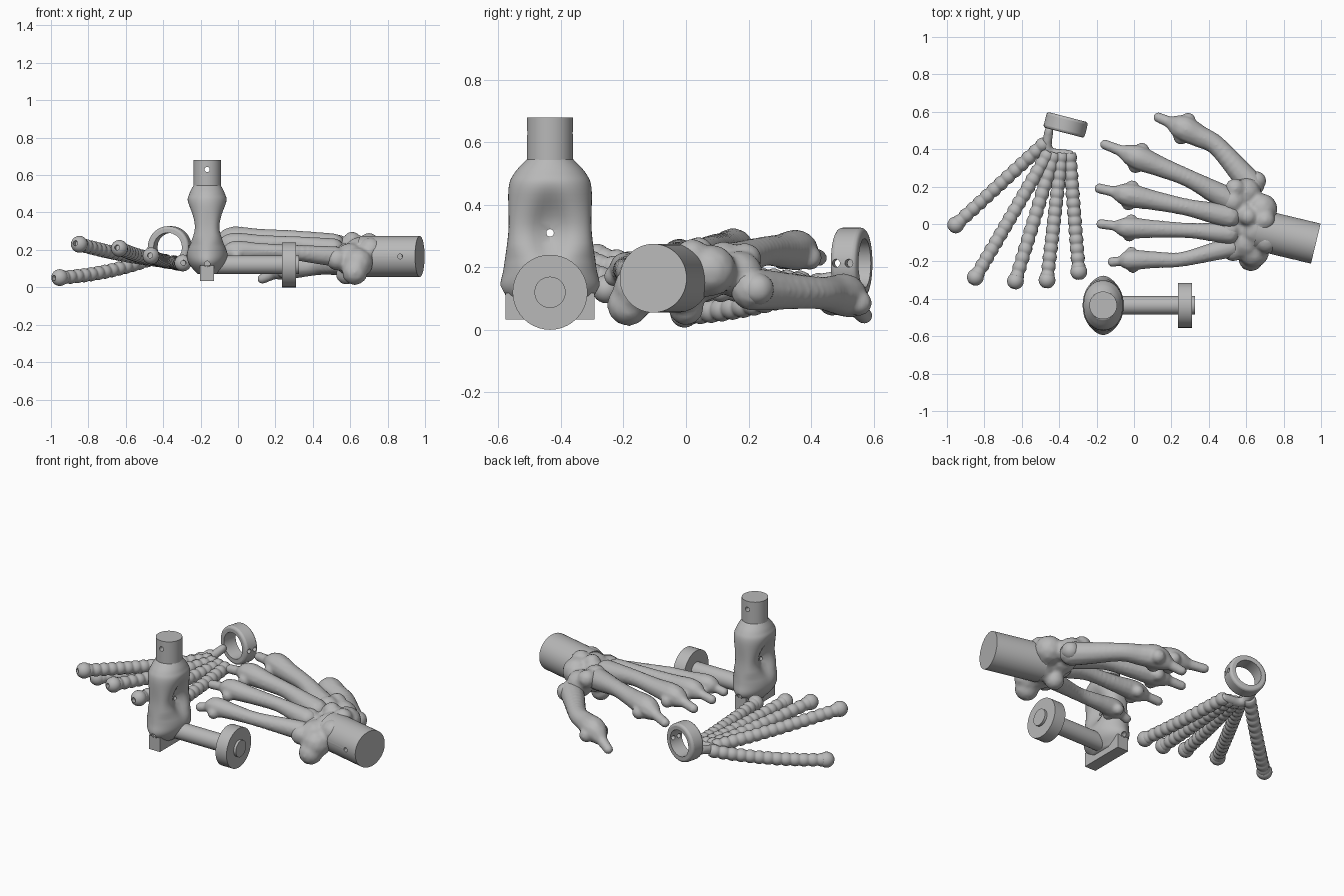
import bpy, bmesh, math
from mathutils import Vector, Matrix

if "Cube" in bpy.data.objects:
    bpy.data.objects.remove(bpy.data.objects["Cube"])

grey = bpy.data.materials.new("plain grey")
grey.diffuse_color = (0.48, 0.48, 0.48, 1)
grey.use_nodes = True
grey.node_tree.nodes["Principled BSDF"].inputs["Base Color"].default_value = grey.diffuse_color
UP = Vector((0, 0, 1))


def shade(ob, angle):
    bpy.ops.object.select_all(action='DESELECT')
    ob.select_set(True)
    bpy.context.view_layer.objects.active = ob
    bpy.ops.object.shade_smooth_by_angle(angle=math.radians(angle))


def add_object(name, bm, angle=40):
    bmesh.ops.recalc_face_normals(bm, faces=bm.faces)
    mesh = bpy.data.meshes.new(name)
    bm.to_mesh(mesh)
    bm.free()
    mesh.materials.append(grey)
    ob = bpy.data.objects.new(name, mesh)
    bpy.context.collection.objects.link(ob)
    shade(ob, angle)
    return ob


def apply_modifiers(ob):
    bpy.context.view_layer.update()
    dg = bpy.context.evaluated_depsgraph_get()
    mesh = bpy.data.meshes.new_from_object(ob.evaluated_get(dg))
    ob.modifiers.clear()
    ob.data = mesh


def cylinder(name, a, b, r, sides=40):
    a, b = Vector(a), Vector(b)
    bm = bmesh.new()
    rot = (b - a).to_track_quat('Z', 'Y').to_matrix().to_4x4()
    bmesh.ops.create_cone(bm, cap_ends=True, segments=sides, radius1=r, radius2=r,
                          depth=(b - a).length, matrix=Matrix.Translation((a + b) / 2) @ rot)
    return add_object(name, bm)


def drill(ob, a, b, r, angle=30):
    cutter = cylinder("hole_cutter", a, b, r, 20)
    mod = ob.modifiers.new("hole", 'BOOLEAN')
    mod.operation, mod.object, mod.solver = 'DIFFERENCE', cutter, 'EXACT'
    apply_modifiers(ob)
    bpy.data.objects.remove(cutter)
    # triangulate so holes on curved walls shade cleanly
    bm = bmesh.new()
    bm.from_mesh(ob.data)
    bmesh.ops.triangulate(bm, faces=[f for f in bm.faces if len(f.verts) > 4])
    bm.to_mesh(ob.data)
    bm.free()
    shade(ob, angle)


def spline(pts, n):
    """Smooth samples through points of any dimension."""
    p = [Vector(q) for q in pts]
    p = [2 * p[0] - p[1]] + p + [2 * p[-1] - p[-2]]
    out = []
    for i in range(1, len(p) - 2):
        for k in range(n):
            t = k / n
            out.append(0.5 * (2 * p[i] + (p[i + 1] - p[i - 1]) * t
                       + (2 * p[i - 1] - 5 * p[i] + 4 * p[i + 1] - p[i + 2]) * t * t
                       + (3 * p[i] - p[i - 1] - 3 * p[i + 1] + p[i + 2]) * t ** 3))
    return out + [p[-2]]


def loft(name, rings, angle=40):
    bm = bmesh.new()
    rows = [[bm.verts.new(v) for v in ring] for ring in rings]
    n = len(rows[0])
    for a, b in zip(rows, rows[1:]):
        for i in range(n):
            bm.faces.new((a[i], a[(i + 1) % n], b[(i + 1) % n], b[i]))
    bm.faces.new(rows[0][::-1])
    bm.faces.new(rows[-1])
    return add_object(name, bm, angle)


def organic(name, balls, voxel):
    """Fuse balls (x, y, z, radius) into one smooth lump."""
    bm = bmesh.new()
    for x, y, z, r in balls:
        bmesh.ops.create_icosphere(bm, subdivisions=2, radius=r, matrix=Matrix.Translation((x, y, z)))
    ob = add_object(name, bm)
    mod = ob.modifiers.new("fuse", 'REMESH')
    mod.mode, mod.voxel_size, mod.use_smooth_shade = 'VOXEL', voxel, True
    sm = ob.modifiers.new("soften", 'SMOOTH')
    sm.factor, sm.iterations = 0.5, 4
    apply_modifiers(ob)


# Elbow joint: post, waisted body with side hollows, foot block, arm
EX, EY = -0.165, -0.435
post = cylinder("elbow_post", (EX, EY, 0.5), (EX, EY, 0.68), 0.074)
drill(post, (EX, EY - .2, 0.63), (EX, EY + .2, 0.63), 0.014)

profile = [(.07, .05, .10), (.13, .1, .156), (.20, .112, .148), (.32, .072, .133),
           (.45, .107, .133), (.50, .096, .115), (.545, .073, .075)]
rings = []
for z, hx, hy in spline(profile, 6):
    flat = math.exp(-((z - .32) / .09) ** 2)
    e = (1.12 if z < .25 else 1) - 0.4 * flat
    ring = []
    for i in range(56):
        c, s = math.cos(math.tau * i / 56), math.sin(math.tau * i / 56)
        y = hy * math.copysign(abs(s) ** e, s)
        x = hx * math.copysign(abs(c) ** e, c) * (1 - .5 * flat * math.exp(-(y / .05) ** 2))
        ring.append((EX + x, EY + y, z))
    rings.append(ring)
body = loft("elbow_body", rings, 60)
drill(body, (EX - .3, EY, 0.31), (EX + .3, EY, 0.31), 0.012, 50)
for s in (-1, 1):
    drill(body, (EX, EY + s * .3, 0.125), (EX, EY + s * .1, 0.125), 0.015, 50)

bm = bmesh.new()
bmesh.ops.create_cube(bm, size=1, matrix=Matrix.Translation((EX, EY, 0.075))
                      @ Matrix.Diagonal((0.075, 0.285, 0.085, 1)))
add_object("elbow_foot", bm)
for name, x0, x1, r in (("arm_rod", EX, .25, .05), ("arm_disc", .235, .31, .12), ("arm_stub", .3, .325, .05)):
    cylinder(name, (x0, EY, 0.12), (x1, EY, 0.12), r)

# Wrist ring of the beaded hand, with softened rims
axis, rc = Vector((-0.25, -0.968, 0)), Vector((-0.365, 0.53, 0.213))
side = axis.cross(UP) * -1
ring = cylinder("beaded_hand_ring", rc - axis * .043, rc + axis * .043, 0.114, 48)
bev = ring.modifiers.new("soft_rim", 'BEVEL')
bev.width, bev.segments, bev.limit_method, bev.angle_limit = 0.014, 3, 'ANGLE', 1
apply_modifiers(ring)
drill(ring, rc - axis * .1, rc + axis * .1, 0.079, 40)
for off in (-0.02, 0.022):
    drill(ring, rc + axis * off, rc + axis * off + side * .2, 0.013, 40)


def beaded_finger(name, root, tip, sag):
    """Swelling tube that dips by sag halfway, with a drilled ball at the end."""
    root, tip = Vector(root), Vector(tip)
    n, length = 120, (tip - root).length
    path = [root.lerp(tip, i / n) - UP * sag * 4 * (i / n) * (1 - i / n) for i in range(n + 1)]
    beads = round(length / 0.05)
    rows = []
    for i, p in enumerate(path):
        d = (path[min(i + 1, n)] - path[max(i - 1, 0)]).normalized()
        r = 0.031 + 0.007 * abs(math.sin(math.pi * beads * i / n))
        u = d.cross(UP).normalized()
        w = u.cross(d)
        rows.append([p + r * (math.cos(t) * u + math.sin(t) * w)
                     for t in (math.tau * k / 16 for k in range(16))])
    loft(name, rows, 80)
    bm = bmesh.new()
    bmesh.ops.create_uvsphere(bm, u_segments=20, v_segments=12, radius=0.045,
                              matrix=Matrix.Translation(tip))
    ball = add_object(name + "_tip", bm, 60)
    out = (path[-1] - path[-4]).normalized()
    drill(ball, tip + out * .02, tip + out * .1, 0.014, 50)


beaded_finger("beaded_thumb", (-.47, .44, .15), (-.953, -.005, .052), .018)
beaded_finger("beaded_index", (-.455, .385, .15), (-.848, -.285, .23), .008)
beaded_finger("beaded_middle", (-.425, .38, .145), (-.634, -.305, .208), .008)
beaded_finger("beaded_ring_finger", (-.385, .38, .14), (-.465, -.30, .168), .006)
beaded_finger("beaded_little", (-.345, .38, .135), (-.295, -.255, .13), .006)
# hinge between the ring and the finger roots
organic("beaded_palm", spline([(-.345, .37, .135, .028), (-.46, .39, .142, .03), (-.455, .50, .17, .026)], 8), .01)

# Bone hand: wrist stub and fused wrist bones
wrist = cylinder("wrist_stub", (0.66, -0.03, 0.165), (0.972, -0.105, 0.165), 0.11, 48)
drill(wrist, (0.87, -0.3, 0.165), (0.865, -0.12, 0.165), 0.013)
organic("wrist_bones", [
    (.66, -.03, .165, .11), (.58, .06, .18, .09), (.60, -.10, .15, .09), (.53, .12, .215, .07),
    (.51, -.03, .195, .068), (.60, .17, .175, .08), (.685, .08, .19, .085), (.655, .23, .13, .055),
    (.625, -.185, .08, .07), (.64, -.15, .13, .085), (.58, .0, .07, .058), (.70, .02, .235, .058),
    (.71, -.09, .2, .07), (.61, .04, .25, .05), (.54, .19, .225, .055), (.53, -.14, .15, .062)], 0.012)


def finger_bone(name, base, mid, head, tip, k, m):
    """Flared base, shaft, knuckle with paired knobs, then a thin peg."""
    base, mid, head, tip = (Vector(p) for p in (base, mid, head, tip))
    stops = [(base, .062), (base.lerp(mid, .35), .057), (mid, m), (mid.lerp(head, .55), m + .006),
             (head, .062), (head.lerp(tip, .33), .044), (head.lerp(tip, .52), .03), (tip, .028 / k)]
    balls = spline([(*p, r * k) for p, r in stops], 6)
    across = (tip - head).cross(UP).normalized()
    for s in (-1, 1):
        knob = head + across * s * .042 * k - UP * .024
        balls.append((*knob, .038 * k))
    organic(name, balls, 0.009)


finger_bone("thumb_bone", (.63, .21, .13), (.44, .42, .118), (.27, .51, .11), (.13, .57, .045), 1.13, .048)
finger_bone("index_bone", (.51, .13, .21), (.29, .245, .25), (.025, .353, .255), (-.155, .425, .23), 1.08, .046)
finger_bone("middle_bone", (.51, .04, .225), (.28, .09, .26), (-.02, .153, .262), (-.185, .19, .235), 1.04, .046)
finger_bone("ring_bone", (.51, -.05, .205), (.30, -.035, .232), (-.02, -.021, .235), (-.175, 0, .215), .94, .046)
finger_bone("little_bone", (.52, -.125, .165), (.25, -.19, .19), (-.01, -.192, .195), (-.115, -.203, .17), .9, .046)
